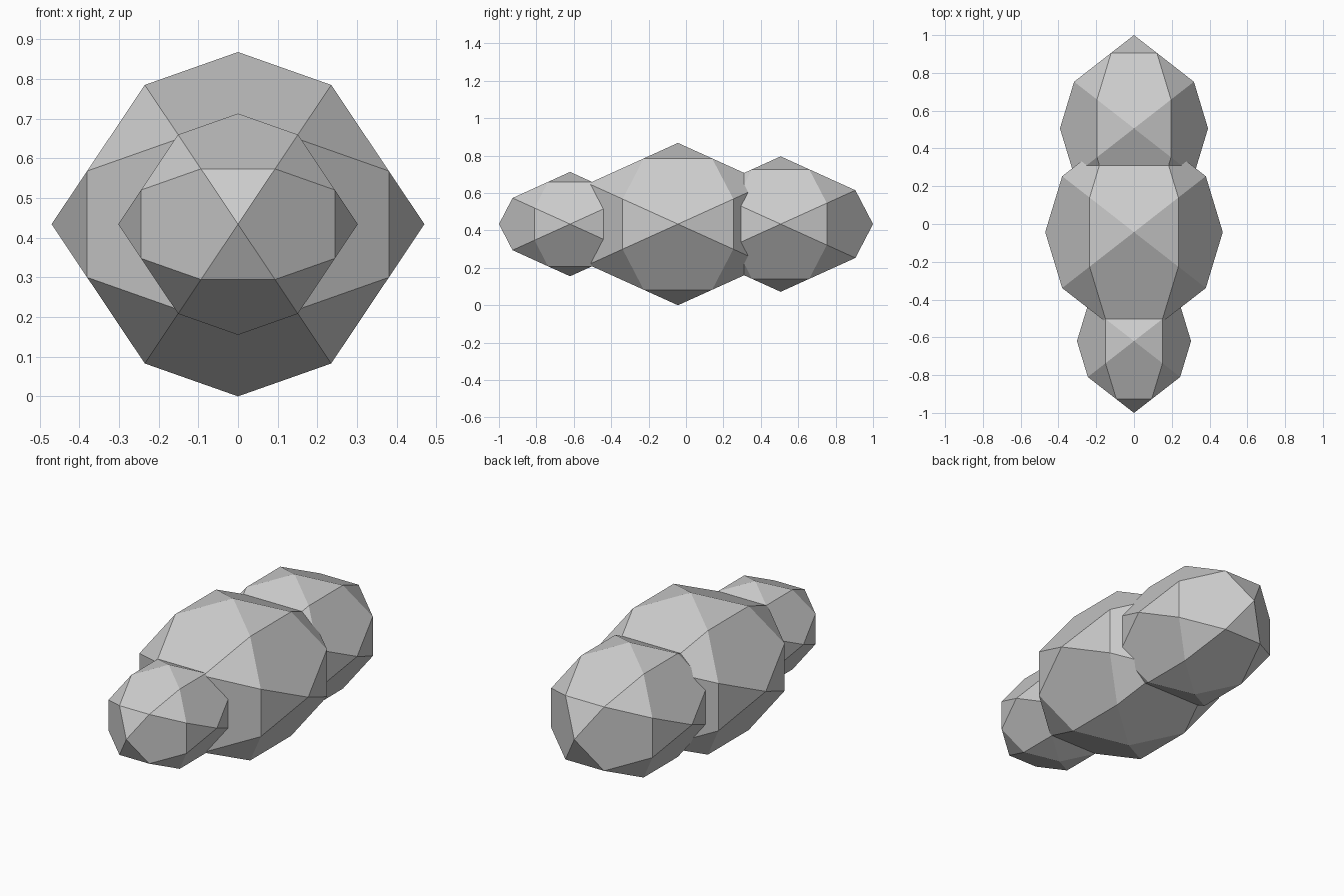
import bpy, bmesh, math
from itertools import product
from mathutils import Vector

if "Cube" in bpy.data.objects:
    bpy.data.objects.remove(bpy.data.objects["Cube"])

PHI = (1 + math.sqrt(5)) / 2


def icosidodecahedron_points():
    # 30 corners of unit radius: 6 on the axes, 24 cyclic permutations
    pts = set()
    base = (0.5, PHI / 2 - 0.5, PHI / 2)          # 0.5, 0.309, 0.809
    for k in range(3):
        for s in (1, -1):
            pts.add(tuple(s if i == k else 0 for i in range(3)))
        p = base[k:] + base[:k]
        for signs in product((1, -1), repeat=3):
            pts.add(tuple(a * b for a, b in zip(p, signs)))
    return sorted(pts)


def lobe(name, y, radii):
    bm = bmesh.new()
    for p in icosidodecahedron_points():
        bm.verts.new(p)
    bmesh.ops.convex_hull(bm, input=bm.verts[:])
    # merge hull triangles into flat pentagons
    bmesh.ops.dissolve_limit(bm, angle_limit=math.radians(2),
                             verts=bm.verts[:], edges=bm.edges[:])
    bmesh.ops.scale(bm, vec=Vector(radii), verts=bm.verts[:])
    bmesh.ops.recalc_face_normals(bm, faces=bm.faces[:])
    mesh = bpy.data.meshes.new(name)
    bm.to_mesh(mesh)
    bm.free()
    ob = bpy.data.objects.new(name, mesh)
    ob.location = (0, y, 0.434)
    bpy.context.collection.objects.link(ob)


# Three stretched lobes in a row, front to back
lobe("front_lobe", -0.62, (0.302, 0.38, 0.279))
lobe("middle_lobe", -0.043, (0.47, 0.592, 0.434))
lobe("back_lobe", 0.506, (0.392, 0.494, 0.362))
